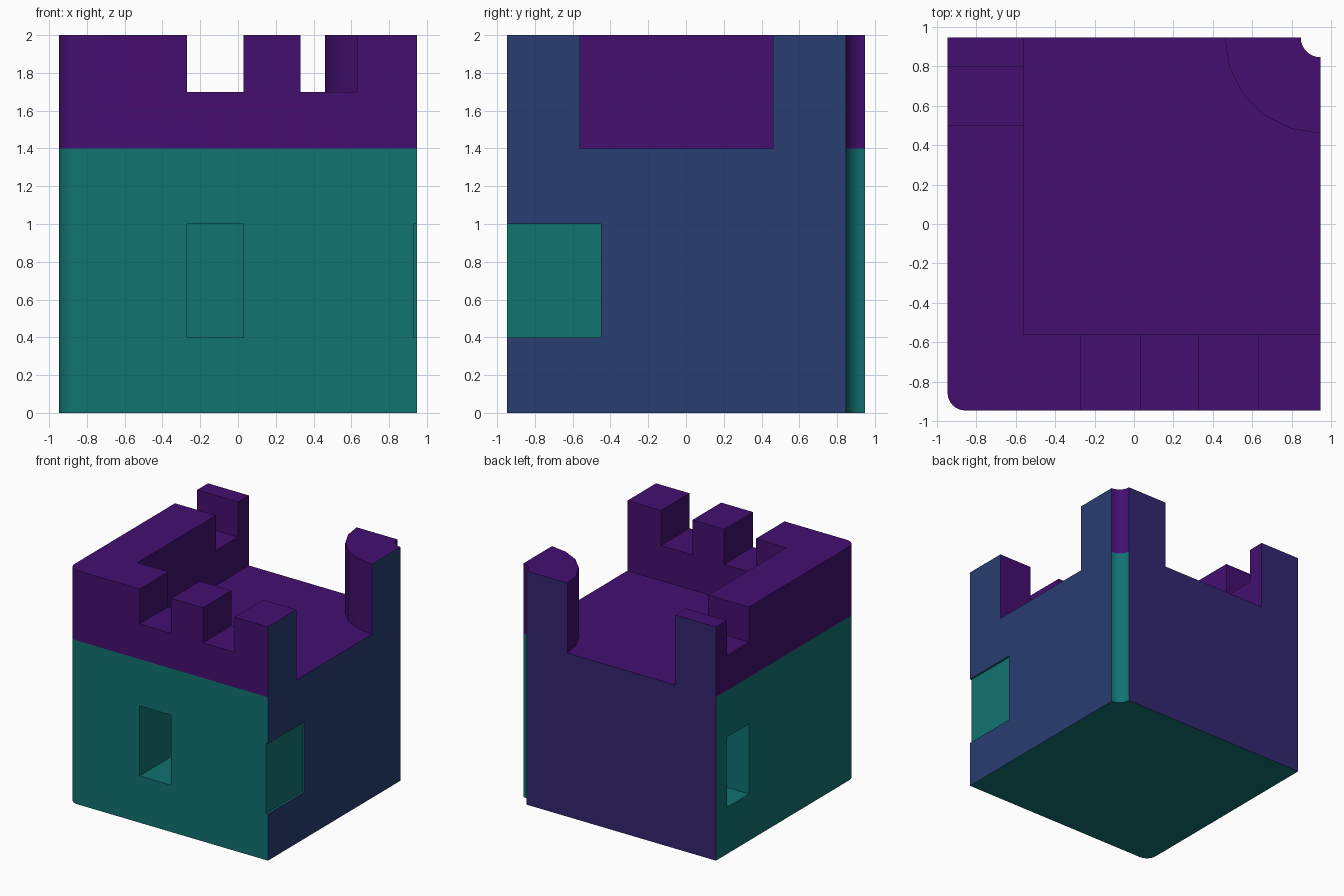
import bpy, bmesh
from math import cos, sin, radians

if "Cube" in bpy.data.objects:
    bpy.data.objects.remove(bpy.data.objects["Cube"], do_unlink=True)

H = 0.947                        # half width of the block
FLOOR, GAP, TOP = 1.4, 1.7, 2.0  # roof level, bottom of gaps, top of battlements
INNER = -0.56                    # inner side of the battlement walls
DEEP = -0.45                     # inner end of the window slots
OUT = -H - 0.1                   # cutters start outside the block


def material(name, rgb):
    linear = [((c / 255 + 0.055) / 1.055) ** 2.4 if c > 10 else c / 255 / 12.92 for c in rgb]
    mat = bpy.data.materials.new(name)
    mat.use_nodes = True
    mat.diffuse_color = (*linear, 1)
    mat.node_tree.nodes["Principled BSDF"].inputs["Base Color"].default_value = (*linear, 1)
    return mat


MATERIALS = [material("teal", (17, 115, 113)), material("purple", (68, 15, 112)),
             material("navy", (40, 61, 114)), material("violet", (51, 38, 113))]
TEAL, PURPLE, NAVY, VIOLET = range(4)


def arc(cx, cy, r, start, end, steps):
    angles = [radians(start + (end - start) * i / steps) for i in range(steps + 1)]
    return [(cx + r * cos(a), cy + r * sin(a)) for a in angles]


def prism(name, outline, z0, z1):
    bm = bmesh.new()
    face = bm.faces.new([bm.verts.new((x, y, z0)) for x, y in outline])
    top = bmesh.ops.extrude_face_region(bm, geom=[face])["geom"]
    for v in top:
        if isinstance(v, bmesh.types.BMVert):
            v.co.z = z1
    bmesh.ops.recalc_face_normals(bm, faces=bm.faces)
    mesh = bpy.data.meshes.new(name)
    bm.to_mesh(mesh)
    bm.free()
    obj = bpy.data.objects.new(name, mesh)
    bpy.context.collection.objects.link(obj)
    return obj


def cut(obj, x0, x1, y0, y1, z0, z1):
    cutter = prism("cutter", [(x0, y0), (x1, y0), (x1, y1), (x0, y1)], z0, z1)
    cutter.hide_render = True
    mod = obj.modifiers.new("cut", "BOOLEAN")
    mod.operation, mod.solver, mod.object = "DIFFERENCE", "EXACT", cutter
    bpy.context.view_layer.objects.active = obj
    bpy.ops.object.modifier_apply(modifier=mod.name)
    bpy.data.objects.remove(cutter, do_unlink=True)


def finish(obj, main):
    """Colour the two cut sides and the roof apart from the main colour."""
    obj.data.materials.clear()
    for mat in MATERIALS:
        obj.data.materials.append(mat)
    for p in obj.data.polygons:
        p.material_index = main
        if p.normal.x > 0.99 and p.center.x > H - 0.002:
            p.material_index = NAVY
        elif p.normal.y > 0.99 and p.center.y > H - 0.002:
            p.material_index = VIOLET
        elif p.normal.z > 0.99 and p.center.z > FLOOR - 0.002:
            p.material_index = PURPLE
    bpy.ops.object.select_all(action="DESELECT")
    obj.select_set(True)
    bpy.context.view_layer.objects.active = obj
    bpy.ops.object.shade_smooth_by_angle()


rounded = arc(-H + 0.09, -H + 0.09, 0.09, 180, 270, 8)   # outer corner
hollow = arc(H, H, 0.1, 270, 180, 8)                     # scooped corner

# Lower block with window slots
block = prism("lower_block", rounded + [(H, -H)] + hollow + [(-H, H)], 0, FLOOR)
cut(block, -0.27, 0.03, OUT, DEEP, 0.4, 1.0)
cut(block, 0.93, H + 0.1, OUT, DEEP, 0.4, 1.0)
cut(block, OUT, DEEP, 0.5, 0.8, 0.4, 1.0)
finish(block, TEAL)

# Battlement walls along the front and one side
wall = prism("battlement_wall", rounded + [(H, -H), (H, INNER), (INNER, INNER),
                                           (INNER, H), (-H, H)], FLOOR, TOP)
for x in (-0.27, 0.33):
    cut(wall, x, x + 0.3, OUT, INNER + 0.1, GAP, TOP + 0.1)
cut(wall, OUT, INNER + 0.1, 0.5, 0.8, GAP, TOP + 0.1)
finish(wall, PURPLE)

# Quarter-round corner turret
turret = prism("corner_turret", arc(H, H, 0.487, 180, 270, 5) + hollow, FLOOR, TOP)
finish(turret, PURPLE)
